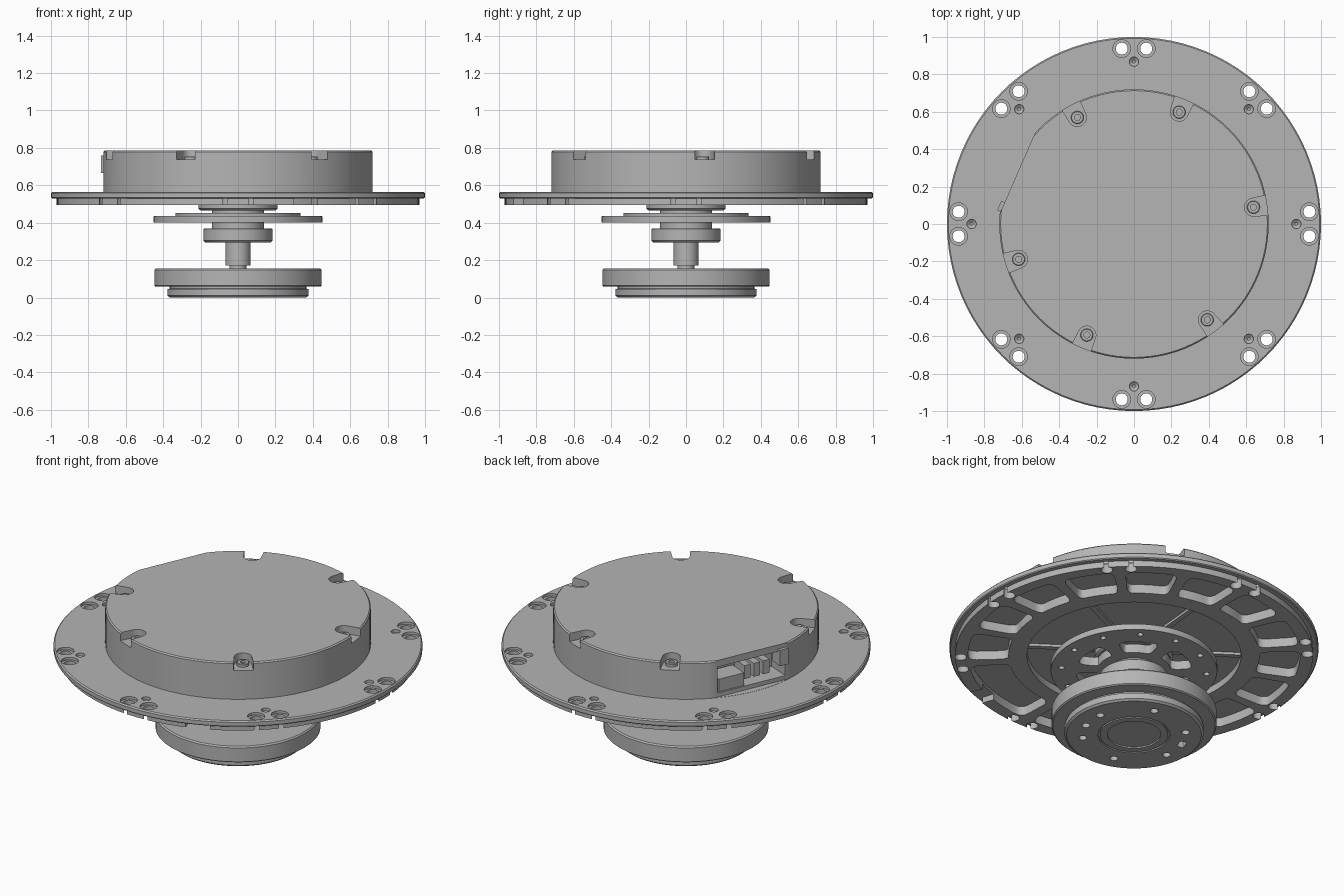
import bpy, bmesh, math
from math import radians, cos, sin, pi
from mathutils import Matrix

cube = bpy.data.objects.get("Cube")
if cube:
    bpy.data.objects.remove(cube, do_unlink=True)

GREY = (0.46, 0.46, 0.46, 1)
metal = bpy.data.materials.new("machined_grey")
metal.use_nodes = True
metal.diffuse_color = GREY
metal.node_tree.nodes["Principled BSDF"].inputs["Base Color"].default_value = GREY


def polar(r, deg):
    return r * cos(radians(deg)), r * sin(radians(deg))


def lathe(bm, profile, at=(0, 0), segs=96):
    """Turned solid: rings joined from first to last, both ends capped."""
    rings = [[bm.verts.new((at[0] + r * cos(2 * pi * i / segs),
                            at[1] + r * sin(2 * pi * i / segs), z))
              for i in range(segs)] for r, z in profile]
    for a, b in zip(rings, rings[1:]):
        for i in range(segs):
            j = (i + 1) % segs
            bm.faces.new((a[i], a[j], b[j], b[i]))
    bm.faces.new(rings[0][::-1])
    bm.faces.new(rings[-1])


def prism(bm, pts, z0, z1, turn=0, corners=(), radius=0):
    """Upright prism over an outline, turned about z, chosen corners rounded."""
    rot = Matrix.Rotation(radians(turn), 4, "Z")
    low = [bm.verts.new((x, y, z0)) for x, y in pts]
    high = [bm.verts.new((x, y, z1)) for x, y in pts]
    for v in low + high:
        v.co = rot @ v.co
    n = len(pts)
    bm.faces.new(low[::-1])
    bm.faces.new(high)
    for i in range(n):
        j = (i + 1) % n
        bm.faces.new((low[i], low[j], high[j], high[i]))
    if corners:
        edges = [bm.edges.get((low[i], high[i])) for i in corners]
        bmesh.ops.bevel(bm, geom=edges, offset=radius, segments=4,
                        profile=0.5, affect="EDGES")


def sector(bm, r0, r1, a0, a1, z0, z1, radius=0.03, n=8):
    """Rounded ring-sector prism."""
    steps = [a0 + (a1 - a0) * i / n for i in range(n + 1)]
    pts = [polar(r1, a) for a in steps] + [polar(r0, a) for a in steps[::-1]]
    prism(bm, pts, z0, z1, 0, (0, n, n + 1, 2 * n + 1) if radius else (), radius)


def box(bm, x0, x1, y0, y1, z0, z1, turn=0):
    prism(bm, [(x0, y0), (x1, y0), (x1, y1), (x0, y1)], z0, z1, turn)


def make(name, bm):
    bmesh.ops.recalc_face_normals(bm, faces=bm.faces)
    mesh = bpy.data.meshes.new(name)
    bm.to_mesh(mesh)
    bm.free()
    mesh.materials.append(metal)
    ob = bpy.data.objects.new(name, mesh)
    bpy.context.collection.objects.link(ob)
    return ob


def activate(ob):
    bpy.ops.object.select_all(action="DESELECT")
    ob.select_set(True)
    bpy.context.view_layer.objects.active = ob


def cut(ob, bm):
    cutter = make("cutter", bm)
    cutter.hide_render = True
    mod = ob.modifiers.new("cut", "BOOLEAN")
    mod.operation, mod.solver, mod.object = "DIFFERENCE", "EXACT", cutter
    activate(ob)
    bpy.ops.object.modifier_apply(modifier=mod.name)
    bpy.data.objects.remove(cutter, do_unlink=True)


def finish(ob):
    activate(ob)
    bpy.ops.object.shade_smooth_by_angle(angle=radians(30))


def turned(name, profile):
    bm = bmesh.new()
    lathe(bm, profile)
    return make(name, bm)


# Mounting flange with a stepped rim and an open underside recess
flange = turned("mounting_flange", [
    (0.58, 0.535), (0.58, 0.495), (0.97, 0.495), (0.97, 0.53), (0.995, 0.53),
    (1.0, 0.535), (1.0, 0.558), (0.993, 0.565), (0.7, 0.565)])

# Lightening pockets underneath, one pair merged into a wide pocket
bm = bmesh.new()
for k in range(16):
    mid = 11.25 + 22.5 * k
    if k not in (12, 13):
        sector(bm, 0.68, 0.9, mid - 9.2, mid + 9.2, 0.4, 0.548, 0.045)
sector(bm, 0.68, 0.9, 272.5, 312.5, 0.4, 0.548, 0.045)
cut(flange, bm)
bm = bmesh.new()
sector(bm, 0.87, 1.1, 288, 296, 0.4, 0.53, 0)
cut(flange, bm)

# Counterbored bolt pairs and dowel holes
bm = bmesh.new()
for k in range(8):
    for side in (-4, 4):
        lathe(bm, [(0.032, 0.4), (0.032, 0.55), (0.047, 0.55), (0.047, 0.6)],
              polar(0.94, 45 * k + side), 24)
    lathe(bm, [(0.008, 0.535), (0.025, 0.548), (0.025, 0.6)], polar(0.868, 45 * k), 20)
cut(flange, bm)
finish(flange)

# Ribs across the recess
bm = bmesh.new()
for k in range(6):
    box(bm, 0.15, 0.585, -0.015, 0.015, 0.52, 0.54, 25 + 60 * k)
finish(make("recess_ribs", bm))

# Round housing with a flat side
FLAT = 156.4
SCREWS = (8, 68, 118, 197, 247, 307.4)
housing = turned("housing", [(0.72, 0.56), (0.72, 0.778), (0.713, 0.785)])
bm = bmesh.new()
box(bm, 0.68, 0.9, -0.4, 0.4, 0.566, 0.9, FLAT)
cut(housing, bm)

# Connector window and U-shaped screw notches
bm = bmesh.new()
box(bm, 0.54, 0.9, -0.215, 0.215, 0.59, 0.745, FLAT)
cut(housing, bm)
bm = bmesh.new()
for a in SCREWS:
    arc = [(0.645 + 0.048 * cos(radians(t)), 0.048 * sin(radians(t)))
           for t in range(90, 271, 15)]
    prism(bm, arc + [(0.8, -0.06), (0.8, 0.06)], 0.737, 0.9, a)
cut(housing, bm)
finish(housing)

# Screws seated in the notches
bm = bmesh.new()
for a in SCREWS:
    lathe(bm, [(0.034, 0.73), (0.034, 0.752), (0.031, 0.755), (0.016, 0.755),
               (0.016, 0.742)], polar(0.645, a), 24)
finish(make("housing_screws", bm))

# Connectors behind the window
bm = bmesh.new()
box(bm, 0.55, 0.67, -0.2, -0.04, 0.585, 0.665, FLAT)
for y in (0.0, 0.06, 0.12):
    box(bm, 0.53, 0.64, y - 0.02, y + 0.02, 0.61, 0.69, FLAT)
box(bm, 0.62, 0.7, 0.17, 0.225, 0.665, 0.76, FLAT)
finish(make("connectors", bm))

# Bearing hub under the flange
finish(turned("bearing_hub", [
    (0.14, 0.45), (0.14, 0.465), (0.2, 0.465), (0.212, 0.475), (0.212, 0.54)]))

# Spoked disc with rim holes
disc = turned("spoked_disc", [
    (0.45, 0.4), (0.452, 0.403), (0.452, 0.432), (0.45, 0.435), (0.335, 0.435),
    (0.335, 0.453), (0.14, 0.453)])
bm = bmesh.new()
for k in range(6):
    mid = 55 + 60 * k
    sector(bm, 0.2, 0.315, mid - 21, mid + 21, 0.3, 0.6, 0.04)
    lathe(bm, [(0.016, 0.3), (0.016, 0.6)], polar(0.395, mid + 30), 16)
    lathe(bm, [(0.016, 0.3), (0.016, 0.6)], polar(0.395, mid), 16)
cut(disc, bm)
finish(disc)

# Collar and shaft
finish(turned("shaft_collar", [
    (0.06, 0.295), (0.175, 0.295), (0.185, 0.305), (0.185, 0.365), (0.18, 0.37),
    (0.14, 0.37), (0.14, 0.402)]))
finish(turned("shaft", [(0.045, 0.15), (0.045, 0.17), (0.067, 0.17), (0.067, 0.3)]))

# Output wheel with a bolt pattern and ring groove
wheel = turned("output_wheel", [
    (0.145, 0.008), (0.145, 0), (0.185, 0), (0.185, 0.008), (0.195, 0.008), (0.195, 0),
    (0.365, 0), (0.377, 0.01), (0.377, 0.045), (0.365, 0.048), (0.365, 0.058),
    (0.44, 0.058), (0.447, 0.064), (0.447, 0.147), (0.44, 0.155), (0.1, 0.155)])
bm = bmesh.new()
for a in (9, 73, 135, 191, 253, 313, 341):
    lathe(bm, [(0.022, -0.1), (0.022, 0.06)], polar(0.28, a), 20)
sector(bm, 0.26, 0.3, 156, 168, -0.1, 0.06, 0.018)
cut(wheel, bm)
finish(wheel)
